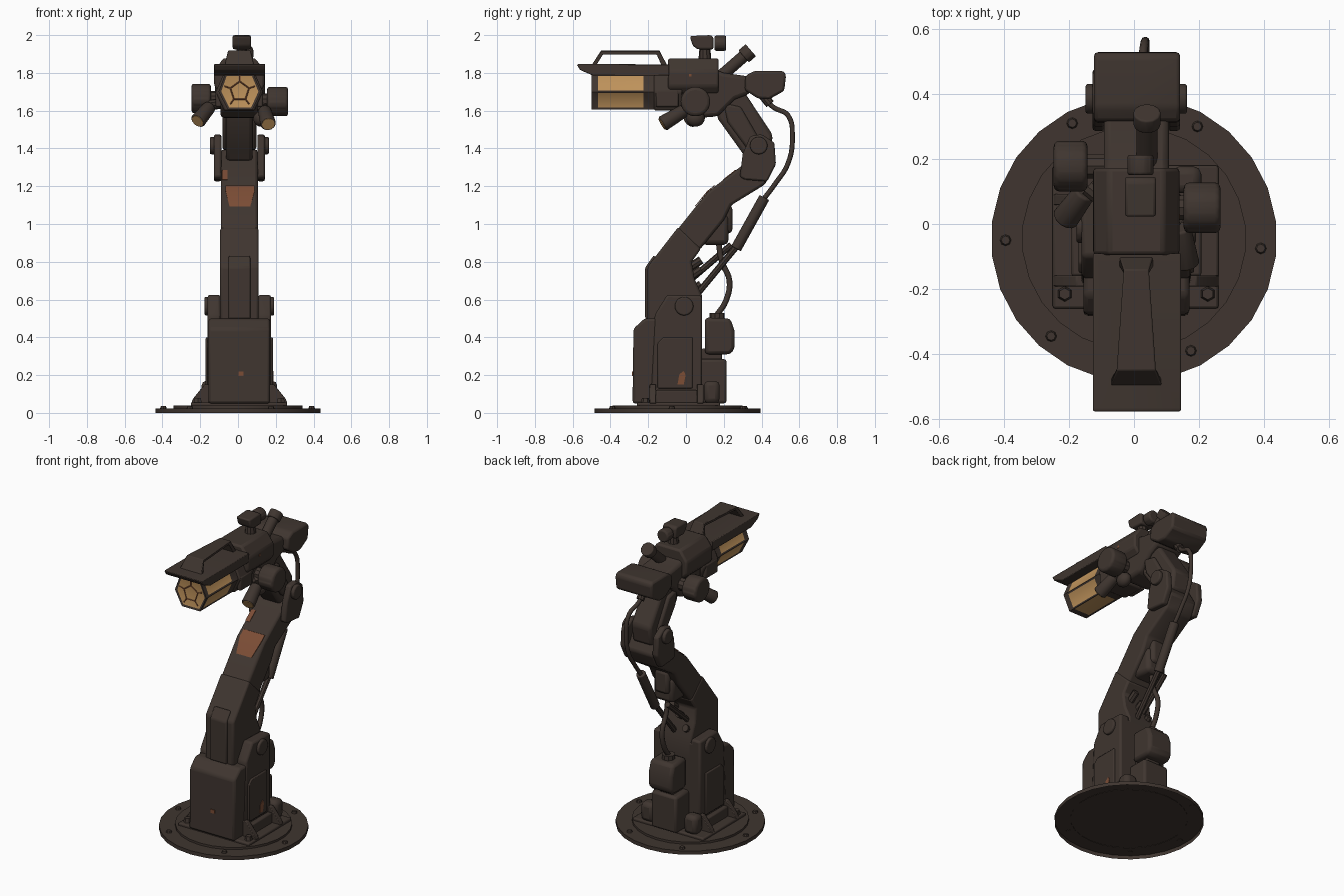
import bpy, bmesh, math
from mathutils import Vector

if "Cube" in bpy.data.objects:
    bpy.data.objects.remove(bpy.data.objects["Cube"])

def material(name, rgb):
    m = bpy.data.materials.new(name)
    m.diffuse_color = (*rgb, 1)
    m.use_nodes = True
    m.node_tree.nodes["Principled BSDF"].inputs["Base Color"].default_value = m.diffuse_color
    return m

METAL = material("dark brown metal", (0.050, 0.036, 0.029))
GLASS = material("amber glass", (0.52, 0.29, 0.105))
RUST = material("rust orange", (0.20, 0.074, 0.036))
CX = 0.007  # centre line of the machine

def finish(bm, name, mats, bevel=0, segments=2):
    bmesh.ops.recalc_face_normals(bm, faces=bm.faces)
    me = bpy.data.meshes.new(name)
    bm.to_mesh(me)
    bm.free()
    ob = bpy.data.objects.new(name, me)
    bpy.context.collection.objects.link(ob)
    for m in mats:
        me.materials.append(m)
    if bevel:
        b = ob.modifiers.new("bevel", 'BEVEL')
        b.width, b.segments, b.limit_method = bevel, segments, 'ANGLE'
        b.angle_limit = math.radians(25)
    return ob

def box(name, lo, hi, mat=METAL, bevel=0.008):
    return profile(name, [(lo[1], lo[2]), (hi[1], lo[2]), (hi[1], hi[2]), (lo[1], hi[2])],
                   lo[0], hi[0], mat, bevel)

def profile(name, yz, x0, x1, mat=METAL, bevel=0.012):
    """Side outline in y,z pushed across x."""
    bm = bmesh.new()
    f = bm.faces.new([bm.verts.new((x0, y, z)) for y, z in yz])
    r = bmesh.ops.extrude_face_region(bm, geom=[f])
    for v in r['geom']:
        if isinstance(v, bmesh.types.BMVert):
            v.co.x = x1
    return finish(bm, name, [mat], bevel)

def front_profile(name, xz, y0, y1, bevel=0.01):
    """Front outline in x,z pushed along y."""
    ob = profile(name, [(-x, z) for x, z in xz], y0, y1, METAL, bevel)
    for v in ob.data.vertices:
        v.co = Vector((-v.co.y, v.co.x, v.co.z))
    return ob

def cyl(name, p0, p1, r, r2=None, sides=16, mat=METAL, bevel=0, open_bottom=False):
    p0, p1 = Vector(p0), Vector(p1)
    d = p1 - p0
    bm = bmesh.new()
    bmesh.ops.create_cone(bm, cap_ends=True, segments=sides, radius1=r,
                          radius2=r if r2 is None else r2, depth=d.length)
    if open_bottom:
        bmesh.ops.delete(bm, geom=[f for f in bm.faces if f.normal.z < -.9], context='FACES_ONLY')
    q = d.to_track_quat('Z', 'Y')
    for v in bm.verts:
        v.co = q @ v.co + (p0 + p1) / 2
    return finish(bm, name, [mat], bevel, 3)

def ball(name, c, size, mat=METAL):
    bm = bmesh.new()
    bmesh.ops.create_uvsphere(bm, u_segments=14, v_segments=8, radius=1)
    for v in bm.verts:
        v.co = Vector([v.co[i] * size[i] + c[i] for i in range(3)])
    return finish(bm, name, [mat])

def hose(name, pts, r):
    cu = bpy.data.curves.new(name, 'CURVE')
    cu.dimensions, cu.bevel_depth, cu.bevel_resolution, cu.use_fill_caps = '3D', r, 2, True
    cu.resolution_u = 5
    s = cu.splines.new('BEZIER')
    s.bezier_points.add(len(pts) - 1)
    for b, p in zip(s.bezier_points, pts):
        b.co, b.handle_left_type, b.handle_right_type = p, 'AUTO', 'AUTO'
    cu.materials.append(METAL)
    ob = bpy.data.objects.new(name, cu)
    bpy.context.collection.objects.link(ob)

# floor discs (open underneath) and bolts
cyl("floor_disc", (0, -0.045, 0), (0, -0.045, 0.024), 0.44, sides=26, open_bottom=True)
cyl("inner_disc", (0, -0.045, 0.022), (0, -0.045, 0.038), 0.345, sides=26, open_bottom=True)
for i, (x, y) in enumerate([(-.19, .31), (.195, .3), (.39, -.075), (-.395, -.05), (-.255, -.345), (.175, -.39)]):
    cyl(f"floor_bolt_{i}", (x, y, 0.022), (x, y, 0.036), 0.018, 0.013, 8)
box("base_plate", (-.25, -.26, .03), (.26, .18, .055))

# pedestal
profile("pedestal", [(-.283, .05), (.085, .05), (.085, .6), (.03, .62), (-.1, .5), (-.22, .5), (-.278, .445)],
        CX - .163, CX + .163, bevel=.014)
for s in (-1, 1):
    X = lambda a: CX + s * a
    side = "right" if s > 0 else "left"
    profile(f"pedestal_cheek_{side}", [(-.19, .05), (.085, .05), (.085, .62), (-.1, .625), (-.165, .52)],
            X(.10), X(.168))
    profile(f"side_panel_{side}", [(-.15, .13), (.035, .13), (.035, .4), (-.12, .4), (-.15, .37)],
            X(.15), X(.178), bevel=.006)
    cyl(f"pivot_boss_{side}", (X(.15), -.01, .565), (X(.184), -.01, .565), .05, sides=14, bevel=.008)
    for j, y in enumerate((-.175, .075)):
        front_profile(f"gusset_{side}_{j}", [(X(.16), .05), (X(.255), .05), (X(.245), .075), (X(.185), .15), (X(.16), .15)],
                      y - .017, y + .017, .004)
    box(f"foot_rail_{side}", (min(X(.165), X(.2)), -.16, .05), (max(X(.165), X(.2)), .06, .12))
    box(f"foot_motor_{side}", (min(X(.11), X(.2)), .095, .05), (max(X(.11), X(.2)), .178, .17), bevel=.025)
    cyl(f"foot_bolt_{side}", (X(.22), -.215, .05), (X(.22), -.215, .08), .025, .018, 6)

# tank on the back of the pedestal
box("tank_stand", (-.08, .07, .05), (.1, .215, .285), bevel=.015)
box("tank_bracket", (-.04, .08, .28), (.06, .19, .34))
profile("tank", [(.1, .31), (.235, .31), (.258, .34), (.258, .43), (.235, .5), (.1, .505)], -.075, .095, bevel=.022)
cyl("tank_cap", (.01, .165, .49), (.01, .165, .53), .04, sides=10)

# lower arm and elbow
profile("lower_arm", [(-.203, .48), (-.203, .775), (-.04, .985), (.08, .87), (.03, .8), (.045, .71), (.085, .62), (.085, .48)],
        CX - .102, CX + .102, bevel=.012)
profile("upper_arm", [(-.05, .965), (.115, 1.17), (.31, 1.32), (.4, 1.4), (.46, 1.3), (.42, 1.21), (.24, 1.1), (.2, 1.02), (.07, .86)],
        CX - .098, CX + .098, bevel=.014)
profile("column_rib", [(-.19, .49), (-.216, .5), (-.216, .77), (-.17, .835), (-.15, .8)], CX - .058, CX + .058, bevel=.008)
box("arm_back_motor", (-.06, .08, .89), (.08, .225, 1.05), bevel=.025)
box("arm_back_motor_cap", (-.04, .15, .95), (.06, .245, 1.1), bevel=.02)
profile("forearm", [(.16, 1.6), (.17, 1.555), (.285, 1.395), (.33, 1.33), (.44, 1.35), (.46, 1.47), (.275, 1.75), (.18, 1.75)],
        CX - .07, CX + .07, bevel=.018)
for s in (-1, 1):
    side = "right" if s > 0 else "left"
    profile(f"elbow_plate_{side}", [(.285, 1.25), (.3, 1.37), (.34, 1.465), (.40, 1.475), (.468, 1.43), (.476, 1.315), (.43, 1.225), (.31, 1.235)],
            CX + s * .095, CX + s * .135, bevel=.01)
    cyl(f"elbow_pin_{side}", (CX + s * .12, .385, 1.415), (CX + s * .156, .385, 1.415), .047, sides=14, bevel=.008)
    profile(f"forearm_strap_{side}", [(.2, 1.64), (.22, 1.54), (.33, 1.39), (.4, 1.43), (.29, 1.62)],
            CX + s * .06, CX + s * .09)

# rods, pistons and hoses
cyl("piston_body", (.035, .415, 1.14), (.035, .265, .87), .03, sides=10, bevel=.006)
cyl("piston_rod", (.035, .275, .89), (.035, .06, .63), .017, sides=8)
cyl("second_rod", (-.035, .24, .89), (-.035, .03, .71), .017, sides=8)
for i, z in enumerate((.64, .72, .77)):
    cyl(f"rod_socket_{i}", (-.05 + i * .05, .02, z), (-.05 + i * .05, .08, z + .04), .022, sides=8)
hose("rear_hose", [(.015, .41, 1.68), (.02, .46, 1.62), (.03, .54, 1.575), (.035, .563, 1.46), (.035, .54, 1.32),
                   (.035, .47, 1.21), (.035, .41, 1.13)], .013)
cyl("hose_socket", (.015, .40, 1.69), (.018, .445, 1.635), .025, sides=10)
hose("tank_hose", [(.01, .17, .92), (.01, .19, .8), (.01, .23, .7), (.01, .21, .59), (.01, .165, .52)], .015)

# head housing
front_profile("head_barrel", [(CX + x, z) for x, z in [(-.133, 1.73), (-.133, 1.81), (-.085, 1.877), (.085, 1.877),
              (.133, 1.81), (.133, 1.73), (.1, 1.69), (-.1, 1.69)]], -.095, .173, .012)
profile("head_block", [(-.03, 1.75), (-.03, 1.62), (.05, 1.56), (.17, 1.57), (.26, 1.66), (.34, 1.69), (.34, 1.78), (.2, 1.8), (.15, 1.82)],
        CX - .1, CX + .1, bevel=.02)
front_profile("lamp_collar", [(CX + x, z) for x, z in [(-.125, 1.7), (-.085, 1.79), (.085, 1.79), (.125, 1.7), (.08, 1.6), (-.08, 1.6)]],
              -.17, -.02)
profile("rear_box", [(.31, 1.71), (.315, 1.785), (.36, 1.81), (.515, 1.81), (.53, 1.79), (.52, 1.705), (.44, 1.66), (.38, 1.665)],
        CX - .13, CX + .135, bevel=.02)

# hood over the lamp and carrying handle
profile("lamp_hood", [(-.578, 1.843), (-.56, 1.815), (-.49, 1.785), (-.09, 1.785), (-.09, 1.845), (-.57, 1.847)],
        CX - .133, CX + .137, bevel=.01)
handle = profile("handle", [(-.5, 1.84), (-.45, 1.918), (-.14, 1.918), (-.1, 1.84), (-.13, 1.84), (-.155, 1.898), (-.44, 1.898), (-.475, 1.84)],
                 -1, 1, bevel=.004)
for v in handle.data.vertices:  # narrows to the rear and to the top
    v.co.x = CX + v.co.x * (.035 - .07 * (v.co.y + .1) + (.016 if v.co.z < 1.87 else 0))

# lamp with glazed sides and front, framed at both ends
bm = bmesh.new()
ring = [(-.11, 1.7), (-.075, 1.795), (.075, 1.795), (.115, 1.7), (.07, 1.605), (-.06, 1.605)]
a = [bm.verts.new((CX + x, -.5, z)) for x, z in ring]
b = [bm.verts.new((CX + x, -.165, z)) for x, z in ring]
panes = [bm.faces.new((a[i], a[i - 1], b[i - 1], b[i])) for i in range(6)]
front = bm.faces.new(a)
bm.faces.new(b[::-1])
bmesh.ops.recalc_face_normals(bm, faces=bm.faces)
bmesh.ops.inset_individual(bm, faces=panes + [front], thickness=.014, depth=-.004)
for f in panes + [front]:
    f.material_index = 1
for f in panes:
    for v in f.verts:
        v.co.y = min(max(v.co.y, -.465), -.225)
finish(bm, "lamp", [METAL, GLASS])
P = lambda r, i: (CX + .002 + r * math.sin(i * math.tau / 5), -.498, 1.703 + r * math.cos(i * math.tau / 5))
for i in range(5):
    cyl(f"lens_ring_{i}", P(.052, i), P(.052, i + 1), .0035, sides=6, mat=RUST)
    cyl(f"lens_spoke_{i}", P(.052, i), P(.085, i), .0035, sides=6, mat=RUST)
for s in (-1, 1):
    box(f"lamp_side_clamp_{s}", (CX + s * .11 - .015, -.16, 1.62), (CX + s * .11 + .015, -.04, 1.71))

# side pods and small spotlights
cyl("pod_right", (.153, .05, 1.648), (.266, .05, 1.648), .08, sides=14, bevel=.036)
cyl("pod_left", (-.143, .178, 1.665), (-.247, .178, 1.665), .08, sides=14, bevel=.036)
cyl("pod_axle_right", (.05, .05, 1.65), (.17, .05, 1.65), .04, sides=10)
cyl("pod_axle_left", (-.05, .178, 1.665), (-.17, .178, 1.665), .04, sides=10)
for name, p0, p1 in (("right", (.14, -.01, 1.6), (.16, -.125, 1.53)), ("left", (-.15, .1, 1.62), (-.213, .015, 1.545))):
    p0, p1 = Vector(p0), Vector(p1)
    d = (p1 - p0).normalized()
    cyl(f"spotlight_{name}", p0, p1, .036, .043, 12, bevel=.008)
    cyl(f"spotlight_glass_{name}", p1 - d * .004, p1 + d * .003, .034, sides=12, mat=GLASS)
    cyl(f"spotlight_arm_{name}", p0 - d * .02, (p0.x * .5, .06, 1.64), .028, sides=10)
ball("under_joint", (.12, .05, 1.56), (.04, .05, .045))

# sight and exhaust on top
cyl("sight_post", (.02, .1, 1.86), (.02, .1, 1.94), .035, .028, 10)
profile("sight", [(.02, 1.995), (.035, 1.945), (.06, 1.925), (.145, 1.925), (.145, 1.99), (.13, 2.0)], -.028, .068, bevel=.018)
cyl("sight_knob", (.02, .15, 1.957), (.02, .213, 1.957), .042, sides=12, bevel=.018)
cyl("exhaust_tube", (.04, .17, 1.77), (.04, .325, 1.905), .032, sides=12)
cyl("exhaust_tip", (.04, .305, 1.887), (.04, .343, 1.92), .043, sides=12, bevel=.006)

# rust patches
arm_rust = profile("arm_rust", [(.049, 1.092), (.045, 1.092), (.1115, 1.174), (.15, 1.205), (.155, 1.203), (.115, 1.17)],
                   CX - .072, CX + .08, RUST, 0)
for v in arm_rust.data.vertices:
    if v.co.z < 1.1:
        v.co.x = CX + (v.co.x - CX) * .72
profile("elbow_rust", [(.2, 1.232), (.196, 1.236), (.261, 1.287), (.265, 1.283)], CX - .093, CX - .062, RUST, 0)
profile("panel_rust", [(-.045, .15), (-.012, .15), (-.002, .2), (-.012, .222), (-.035, .205)], CX + .176, CX + .181, RUST, 0)
box("front_rust", (.002, -.285, .195), (.03, -.28, .218), RUST, 0)
box("barrel_rust", (CX + .13, .017, 1.78), (CX + .1345, .03, 1.795), RUST, 0)

# soft shading with crisp edges
bpy.ops.object.select_all(action='DESELECT')
for o in bpy.context.scene.objects:
    if o.type == 'MESH':
        o.select_set(True)
        bpy.context.view_layer.objects.active = o
bpy.ops.object.shade_smooth_by_angle(angle=math.radians(35))
